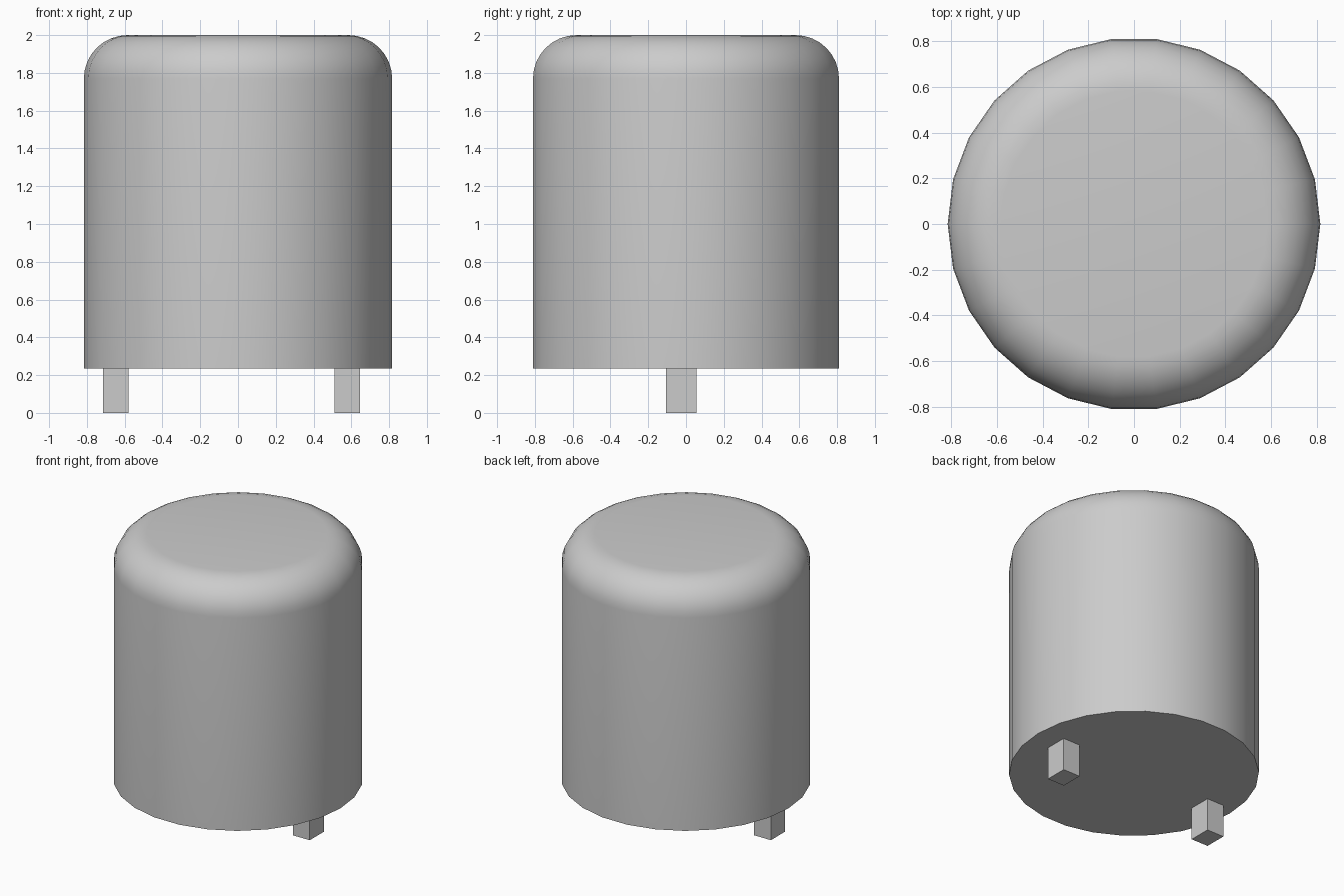
import bpy, bmesh
from mathutils import Matrix

if "Cube" in bpy.data.objects:
    bpy.data.objects.remove(bpy.data.objects["Cube"])

BASE, TOP, RADIUS, ROUND = 0.235, 2.0, 0.816, 0.23


def add_object(name, bm):
    bmesh.ops.recalc_face_normals(bm, faces=bm.faces)
    mesh = bpy.data.meshes.new(name)
    bm.to_mesh(mesh)
    bm.free()
    obj = bpy.data.objects.new(name, mesh)
    bpy.context.collection.objects.link(obj)
    return obj


# Body: 26-sided cylinder with a rounded top rim
bm = bmesh.new()
bmesh.ops.create_cone(bm, cap_ends=True, segments=26, radius1=RADIUS,
                      radius2=RADIUS, depth=TOP - BASE,
                      matrix=Matrix.Translation((0, 0, (TOP + BASE) / 2)))
# Put a vertex on the x axis
start = min((v for v in bm.verts), key=lambda v: abs(v.co.y) - v.co.x)
if abs(start.co.y) > 0.001:
    bmesh.ops.rotate(bm, verts=bm.verts, cent=(0, 0, 0),
                     matrix=Matrix.Rotation(-3.14159265 / 2, 3, 'Z'))
rim = [e for e in bm.edges if all(v.co.z > TOP - 0.01 for v in e.verts)]
bmesh.ops.bevel(bm, geom=rim, offset=ROUND, offset_type='OFFSET', segments=8,
                profile=0.5, affect='EDGES')
body = add_object("body", bm)
bpy.context.view_layer.objects.active = body
body.select_set(True)
bpy.ops.object.shade_smooth_by_angle(angle=0.6)


# Two square contact legs under the body
def leg(name, x):
    bm = bmesh.new()
    bmesh.ops.create_cube(bm, size=1, matrix=Matrix.Translation((x, -0.025, BASE / 2))
                          @ Matrix.Diagonal((0.135, 0.16, BASE, 1)))
    add_object(name, bm)


leg("left_leg", -0.648)
leg("right_leg", 0.578)
